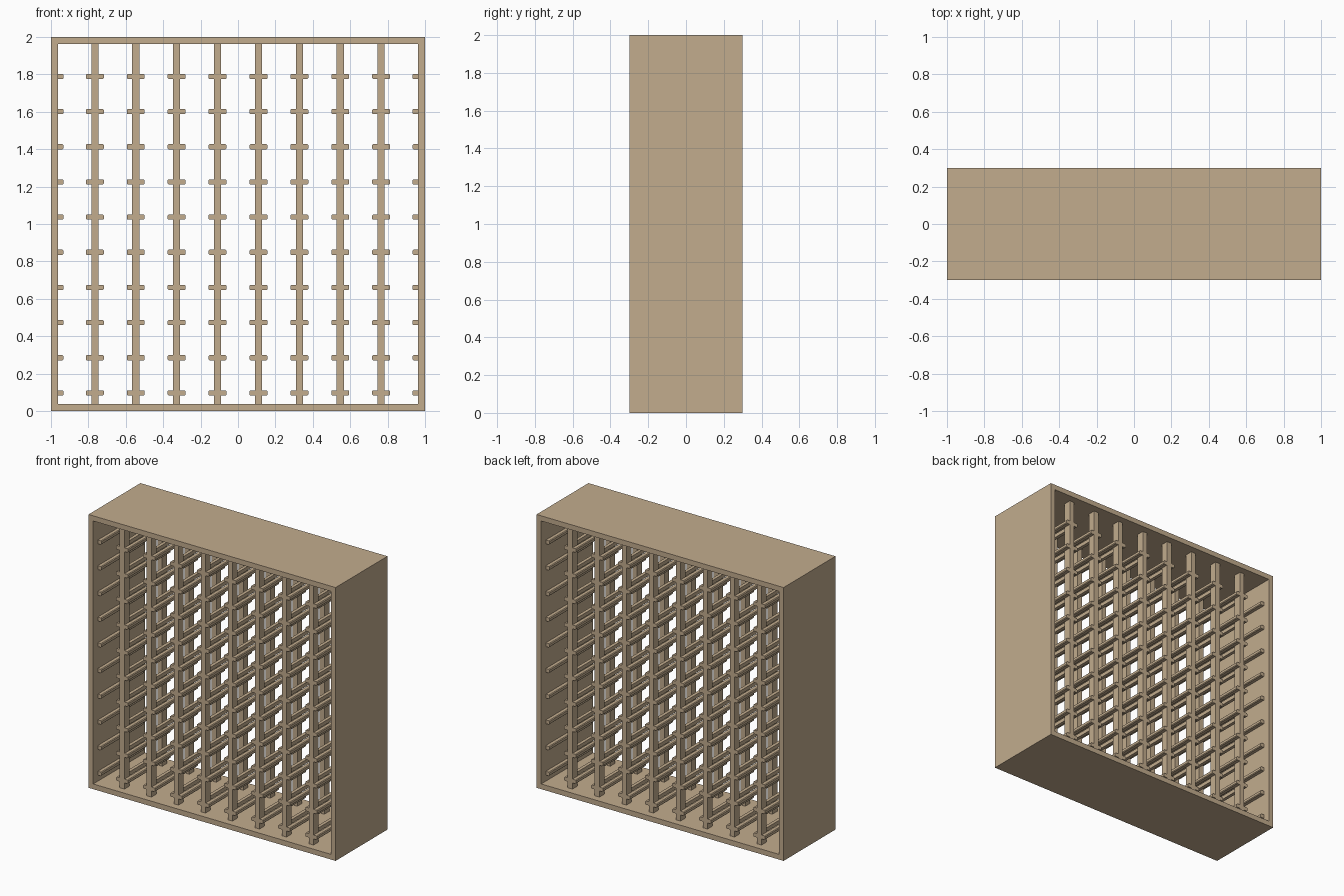
import bpy

if "Cube" in bpy.data.objects:
    bpy.data.objects.remove(bpy.data.objects["Cube"])

W, D, H, T = 2.0, 0.6, 2.0, 0.038      # outer size and board thickness
POST_W, POST_D, INSET = 0.038, 0.057, 0.053
RAIL_W, RAIL_H, CH = 0.029, 0.028, 0.005
BAYS, ROWS = 9, 10
Y_FRONT = -D / 2 + INSET

wood = bpy.data.materials.new("tan wood")
wood.diffuse_color = (0.54, 0.413, 0.27, 1)
wood.use_nodes = True
wood.node_tree.nodes["Principled BSDF"].inputs["Base Color"].default_value = wood.diffuse_color


def mesh_object(name, verts, faces):
    me = bpy.data.meshes.new(name)
    me.from_pydata(verts, [], faces)
    me.materials.append(wood)
    ob = bpy.data.objects.new(name, me)
    bpy.context.collection.objects.link(ob)
    return ob


def extrude_y(name, profile, y0, y1):
    """Prism along y from a counter-clockwise (x, z) profile seen from the front."""
    n = len(profile)
    verts = [(x, y0, z) for x, z in profile] + [(x, y1, z) for x, z in profile]
    faces = [tuple(range(n)), tuple(reversed(range(n, 2 * n)))]
    faces += [(i, i + n, (i + 1) % n + n, (i + 1) % n) for i in range(n)]
    return mesh_object(name, verts, faces)


def box(name, x0, x1, y0, y1, z0, z1):
    return extrude_y(name, [(x0, z0), (x1, z0), (x1, z1), (x0, z1)], y0, y1)


def rail(name, x, z, side):
    """Bottle rail attached at x, sticking out to the given side, outer edges chamfered."""
    h = RAIL_H / 2
    p = [(0, -h), (RAIL_W - CH, -h), (RAIL_W, -h + CH),
         (RAIL_W, h - CH), (RAIL_W - CH, h), (0, h)]
    p = [(x + side * px, z + pz) for px, pz in p]
    if side < 0:
        p.reverse()
    extrude_y(name, p, Y_FRONT, -Y_FRONT)


# outer case, open at front and back
box("bottom_board", -W / 2, W / 2, -D / 2, D / 2, 0, T)
box("top_board", -W / 2, W / 2, -D / 2, D / 2, H - T, H)
box("left_side", -W / 2, -W / 2 + T, -D / 2, D / 2, T, H - T)
box("right_side", W / 2 - T, W / 2, -D / 2, D / 2, T, H - T)

# front and back posts
post_x = [(i - (BAYS - 2) / 2) * 0.2187 for i in range(BAYS - 1)]
for x in post_x:
    a, b = x - POST_W / 2, x + POST_W / 2
    box("front_post", a, b, Y_FRONT, Y_FRONT + POST_D, T, H - T)
    box("back_post", a, b, -Y_FRONT - POST_D, -Y_FRONT, T, H - T)

# rails on both sides of every post and on the inner case walls
for r in range(ROWS):
    z = 0.097 + r * 0.188
    rail("wall_rail", -W / 2 + T, z, 1)
    rail("wall_rail", W / 2 - T, z, -1)
    for x in post_x:
        for s in (-1, 1):
            rail("bottle_rail", x + s * POST_W / 2, z, s)
